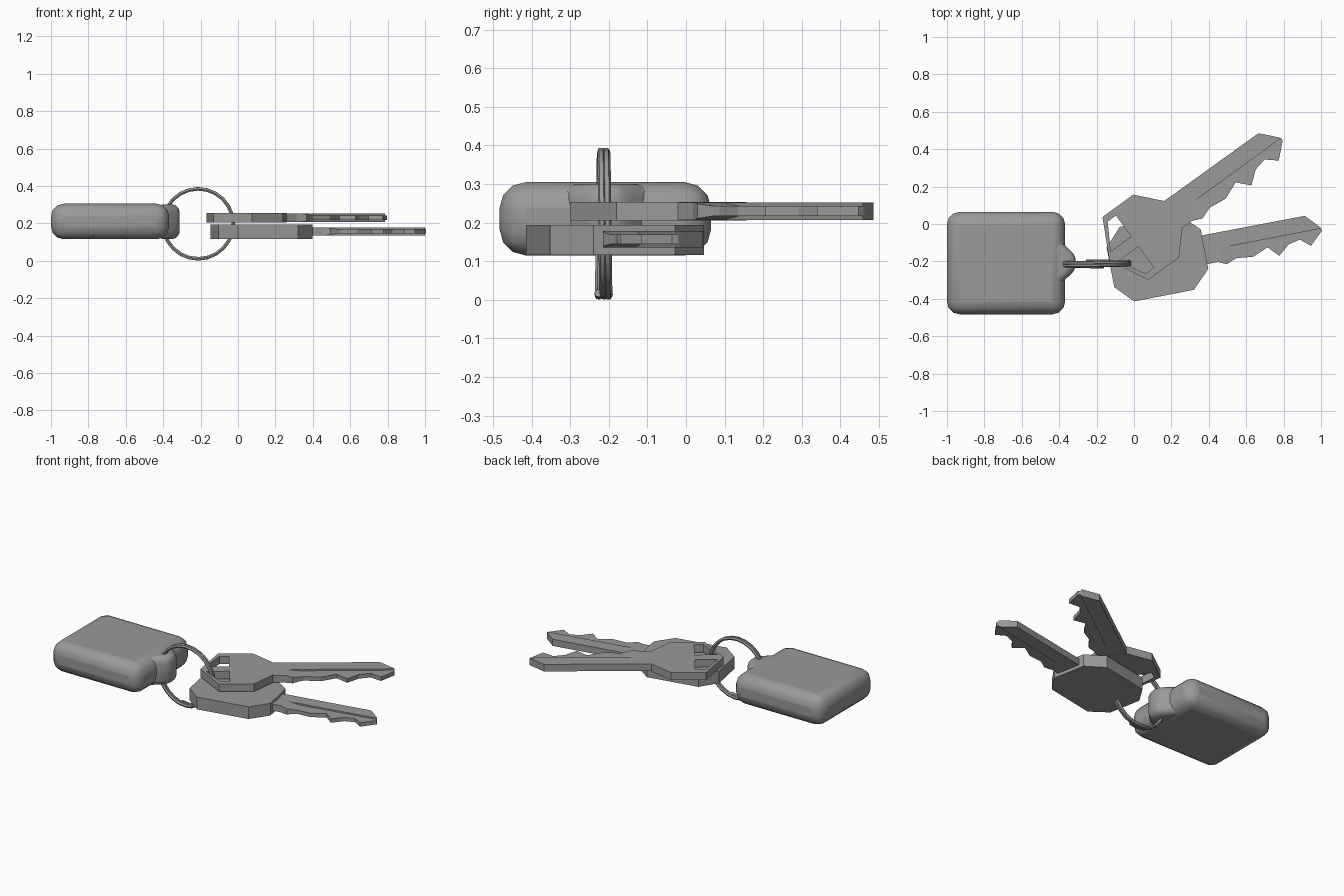
import bpy, bmesh, math
from mathutils import Matrix

if "Cube" in bpy.data.objects:
    bpy.data.objects.remove(bpy.data.objects["Cube"])


def prism(name, pts, z0, z1, matrix=Matrix()):
    """Extrude a flat outline between two heights."""
    bm = bmesh.new()
    face = bm.faces.new([bm.verts.new((x, y, z0)) for x, y in pts])
    ext = bmesh.ops.extrude_face_region(bm, geom=[face])
    top = [v for v in ext["geom"] if isinstance(v, bmesh.types.BMVert)]
    bmesh.ops.translate(bm, verts=top, vec=(0, 0, z1 - z0))
    bmesh.ops.recalc_face_normals(bm, faces=bm.faces)
    me = bpy.data.meshes.new(name)
    bm.to_mesh(me)
    bm.free()
    ob = bpy.data.objects.new(name, me)
    bpy.context.collection.objects.link(ob)
    ob.matrix_world = matrix
    return ob


def mirrored(half):
    return half + [(x, -y) for x, y in reversed(half) if y]


def activate(ob):
    bpy.ops.object.select_all(action='DESELECT')
    ob.select_set(True)
    bpy.context.view_layer.objects.active = ob


def rounded(ob, width, segments):
    mod = ob.modifiers.new("round", 'BEVEL')
    mod.width, mod.segments = width, segments
    mod.limit_method = 'NONE'
    activate(ob)
    bpy.ops.object.shade_smooth_by_angle(angle=math.radians(50))


def frame(x, y, degrees):
    return Matrix.Translation((x, y, 0)) @ Matrix.Rotation(math.radians(degrees), 4, 'Z')


# Remote fob with its flared ring lug
fob = prism("fob_body", [(-1, -.483), (-.368, -.483), (-.368, .065), (-1, .065)], .115, .305)
rounded(fob, .068, 3)
lug = prism("fob_lug", [(-.44, -.365), (-.312, -.245), (-.312, -.168), (-.44, -.048)], .117, .3)
rounded(lug, .036, 3)

# Split ring: two turns of wire
curve = bpy.data.curves.new("split_ring", 'CURVE')
curve.dimensions = '3D'
curve.bevel_depth, curve.bevel_resolution = .0105, 1
curve.use_fill_caps = True
spline = curve.splines.new('POLY')
steps, turns = 50, 2.08
spline.points.add(steps)
for i, p in enumerate(spline.points):
    a = 2 * math.pi * turns * i / steps - 1.8
    p.co = (-.213 + .187 * math.cos(a), -.2 - .027 * i / steps,
            .1975 + .187 * math.sin(a), 1)
ring = bpy.data.objects.new("split_ring", curve)
bpy.context.collection.objects.link(ring)
activate(ring)
bpy.ops.object.convert(target='MESH')
bpy.ops.object.shade_smooth_by_angle(angle=math.radians(50))

# Key blade: full-thickness spine, a ramp at the root, and a thinner toothed side
SPINE = [(.18, .083), (.18, -.09), (.266, -.091), (.29, -.102), (.29, -.012),
         (.906, -.012), (.904, -.006), (.825, .08)]
RAMP = [(.29, -.012), (.29, -.102), (.315, -.113), (.36, -.096), (.36, -.012)]
TEETH = [(.36, -.012), (.36, -.096), (.38, -.089), (.477, -.1), (.572, -.061), (.631, -.124),
         (.699, -.068), (.769, -.053), (.827, -.102), (.908, -.027), (.906, -.012)]


def blade(name, matrix, start, scale, z, thick):
    thin = .58

    def along(u):
        return start + (u - .2) * scale

    for part, pts in (("spine", SPINE), ("ramp", RAMP), ("teeth", TEETH)):
        outline = [(along(u), v * scale) for u, v in pts]
        ob = prism(f"{name}_{part}", outline, z - thick / 2, z + thick / 2, matrix)
        if part != "spine":
            # Thin down from full thickness at the root
            for v in ob.data.vertices:
                f = min(1, (v.co.x - along(.29)) / (along(.36) - along(.29)))
                v.co.z = z + (v.co.z - z) * (1 - f * (1 - thin))


# Upper key: flat metal bow with two openings beside a centre bar
upper = frame(.045, -.0645, 36)
bow = prism("upper_key_bow", mirrored([(-.218, 0), (-.113, .208), (.09, .208), (.203, .085)]),
            .205, .254, upper)
hole = [(-.05, .033), (-.05, .172), (-.105, .172), (-.185, .033)]
for side in (1, -1):
    cutter = prism("bow_cutter", [(u, v * side) for u, v in hole], .1, .4, upper)
    cutter.hide_render = True
    mod = bow.modifiers.new("opening", 'BOOLEAN')
    mod.object, mod.operation, mod.solver = cutter, 'DIFFERENCE', 'EXACT'
    activate(bow)
    bpy.ops.object.modifier_apply(modifier=mod.name)
    bpy.data.objects.remove(cutter)
blade("upper_key", upper, .2, 1, .23, .045)

# Lower key: thick octagonal grip with a thinner blade
lower = frame(.038, -.2, 11)
prism("lower_key_grip", mirrored([(-.167, .108), (-.077, .203), (.248, .203), (.345, .108)]),
      .116, .194, lower)
blade("lower_key", lower, .343, .9, .157, .042)

# Dark grey finish on everything
grey = bpy.data.materials.new("dark_grey")
grey.diffuse_color = (.32, .32, .32, 1)
grey.use_nodes = True
grey.node_tree.nodes["Principled BSDF"].inputs["Base Color"].default_value = grey.diffuse_color
for ob in bpy.context.collection.objects:
    ob.data.materials.clear()
    ob.data.materials.append(grey)
